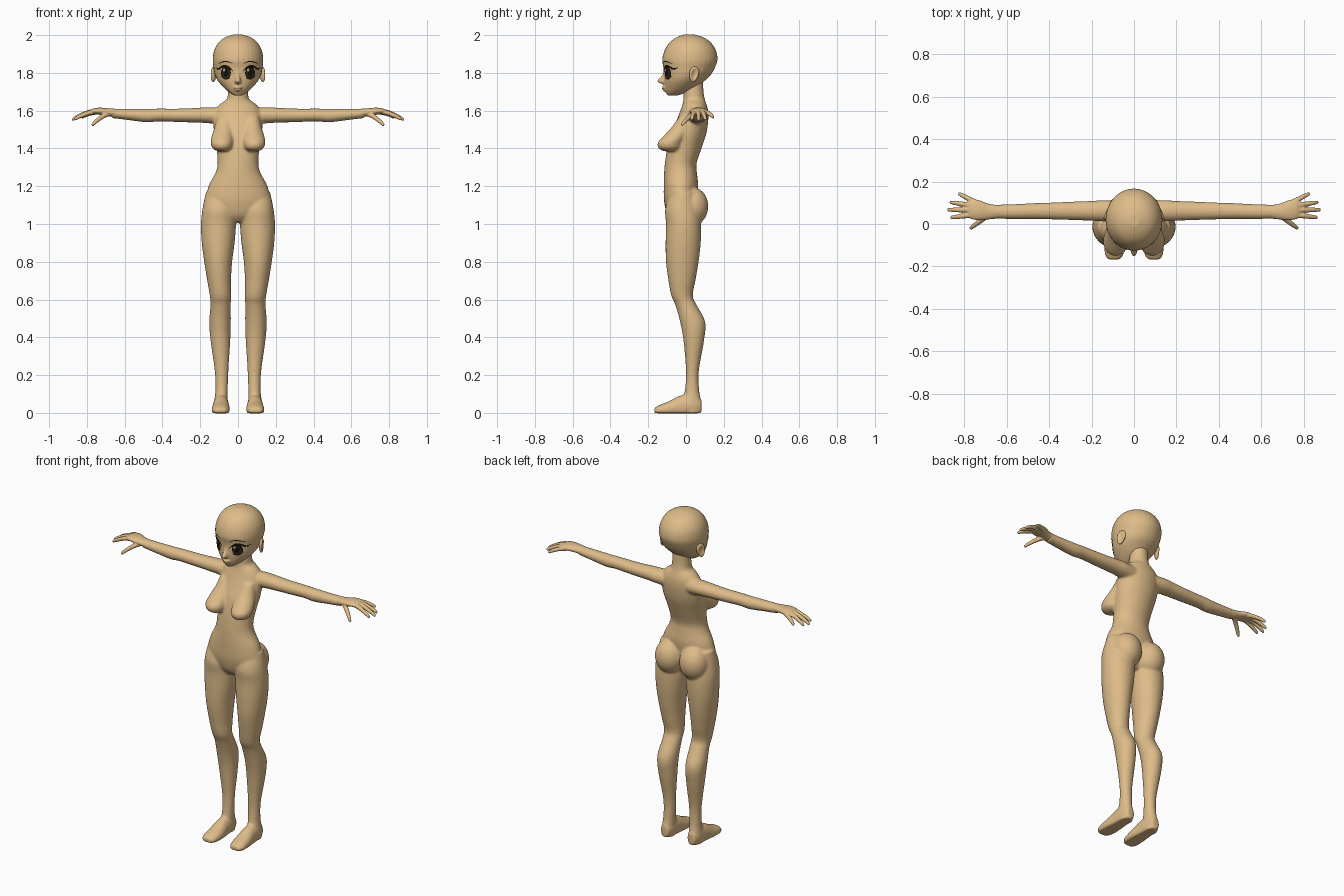
import bpy, bmesh, math
from mathutils import Vector, Matrix

cube = bpy.data.objects.get("Cube")
if cube:
    bpy.data.objects.remove(cube)

X, Y, Z = Vector((1, 0, 0)), Vector((0, 1, 0)), Vector((0, 0, 1))
SIDES = {"left": 1, "right": -1}


def material(name, r, g, b):
    m = bpy.data.materials.new(name)
    m.use_nodes = True
    m.diffuse_color = (r, g, b, 1)
    bsdf = m.node_tree.nodes["Principled BSDF"]
    bsdf.inputs["Base Color"].default_value = (r, g, b, 1)
    bsdf.inputs["Roughness"].default_value = 0.7
    return m


skin = material("skin", 0.73, 0.5, 0.25)
black = material("lash black", 0.006, 0.005, 0.004)
brown = material("iris brown", 0.035, 0.02, 0.01)
lip = material("lip brown", 0.3, 0.17, 0.08)


def finish(bm, name, mat):
    mesh = bpy.data.meshes.new(name)
    bm.to_mesh(mesh)
    bm.free()
    mesh.materials.append(mat)
    for p in mesh.polygons:
        p.use_smooth = True
    ob = bpy.data.objects.new(name, mesh)
    bpy.context.collection.objects.link(ob)
    return ob


def skin_over(bm, name, voxel, smoothing):
    """Fuse overlapping volumes into one soft surface."""
    bmesh.ops.recalc_face_normals(bm, faces=bm.faces[:])
    ob = finish(bm, name, skin)
    fuse = ob.modifiers.new("fuse", 'REMESH')
    fuse.mode, fuse.voxel_size, fuse.use_smooth_shade = 'VOXEL', voxel, True
    soft = ob.modifiers.new("soften", 'SMOOTH')
    soft.factor, soft.iterations = 0.5, smoothing
    return ob


def spline(keys, steps=5):
    """Catmull-Rom curve through the rows of a table."""
    out = []
    for i in range(len(keys) - 1):
        a, b, c, d = (keys[min(max(j, 0), len(keys) - 1)] for j in range(i - 1, i + 3))
        for s in range(steps):
            t = s / steps
            out.append([q + t / 2 * (r - p + t * (2*p - 5*q + 4*r - w + t * (3*(q - r) + w - p)))
                        for p, q, r, w in zip(a, b, c, d)])
    return out + [list(keys[-1])]


def loft(bm, keys, u, v, side=1, sides=32):
    """Rows are x, y, z, radius along u, radius along v."""
    rings = []
    for x, y, z, ru, rv in spline(keys):
        ring = []
        for k in range(sides):
            a = math.tau * k / sides
            p = Vector((x, y, z)) + u * ru * math.cos(a) + v * rv * math.sin(a)
            ring.append(bm.verts.new((p.x * side, p.y, max(p.z, -0.002))))
        rings.append(ring)
    for lo, hi in zip(rings, rings[1:]):
        for k in range(sides):
            n = (k + 1) % sides
            bm.faces.new((lo[k], lo[n], hi[n], hi[k]))
    bm.faces.new(rings[0])
    bm.faces.new(rings[-1])


def column(bm, rows, side=1):
    """Upright loft; rows are centre x, half width, front y, back y, z."""
    loft(bm, [(c, (f + b) / 2, z, w, (b - f) / 2) for c, w, f, b, z in rows], X, Y, side)


# Torso and neck
body = bmesh.new()
column(body, [(0, .05, -.07, .03, 1.01), (0, .12, -.1, .045, 1.05),
              (0, .168, -.116, .055, 1.12), (0, .156, -.118, .065, 1.2),
              (0, .12, -.116, .058, 1.27), (0, .108, -.112, .056, 1.32),
              (0, .114, -.1, .082, 1.4), (0, .127, -.08, .108, 1.48),
              (0, .13, -.05, .118, 1.55), (0, .12, -.03, .117, 1.6),
              (0, .095, -.018, .108, 1.635), (0, .06, -.014, .1, 1.66),
              (0, .053, -.012, .093, 1.7), (0, .05, 0, .09, 1.76)])

for s in SIDES.values():
    # Bust
    column(body, [(.07, .04, -.035, .03, 1.57), (.075, .05, -.078, .03, 1.51),
                  (.083, .058, -.125, 0, 1.46), (.086, .059, -.149, -.02, 1.43),
                  (.085, .051, -.146, -.03, 1.402), (.082, .027, -.12, -.05, 1.385)], s)
    # Buttocks
    place = Matrix.Translation((.082 * s, .036, 1.093)) @ Matrix.Diagonal((.085, .082, .1, 1))
    bmesh.ops.create_uvsphere(body, u_segments=32, v_segments=20, radius=1, matrix=place)
    # Leg
    column(body, [(.095, .075, -.08, .05, 1.17), (.1, .088, -.11, .07, 1.08),
                  (.103, .093, -.106, .08, 1), (.105, .087, -.108, .078, .9),
                  (.105, .074, -.106, .067, .8), (.1, .063, -.093, .05, .7),
                  (.093, .056, -.078, .036, .62), (.092, .054, -.056, .057, .57),
                  (.095, .057, -.031, .102, .48), (.093, .052, -.013, .095, .38),
                  (.087, .036, 0, .068, .22), (.087, .033, -.006, .07, .12),
                  (.09, .036, -.02, .08, .06), (.09, .036, -.02, .08, -.002)], s)
    # Foot
    loft(body, [(.09, .082, .035, .024, .036), (.09, .04, .04, .038, .06),
                (.09, -.03, .03, .043, .062), (.091, -.09, .02, .048, .042),
                (.093, -.14, .014, .045, .028), (.094, -.168, .012, .03, .014)], X, Z, s)
    # Arm
    loft(body, [(.05, .055, 1.57, .05, .045), (.14, .062, 1.575, .05, .043),
                (.2, .062, 1.576, .047, .04), (.3, .062, 1.575, .043, .036),
                (.42, .061, 1.577, .039, .034), (.48, .06, 1.574, .038, .036),
                (.58, .058, 1.58, .035, .03), (.67, .058, 1.586, .032, .025)], Y, Z, s)
skin_over(body, "body", 0.0065, 8)

# Hands: palm, four fingers and thumb
FINGERS = [((.74, .098, 1.592), (.828, .145, 1.563)), ((.76, .086, 1.595), (.868, .103, 1.553)),
           ((.765, .066, 1.596), (.88, .067, 1.55)), ((.755, .044, 1.595), (.866, .03, 1.553)),
           ((.69, .04, 1.582), (.773, -.022, 1.522))]
for label, s in SIDES.items():
    hand = bmesh.new()
    loft(hand, [(.63, .058, 1.584, .031, .025), (.68, .058, 1.591, .036, .021),
                (.73, .065, 1.597, .047, .019), (.765, .068, 1.597, .045, .015),
                (.785, .07, 1.593, .035, .009)], Y, Z, s)
    for start, end in FINGERS:
        a, b = Vector(start), Vector(end)
        u = (b - a).cross(Z).normalized()
        v = u.cross(b - a).normalized()
        rows = [(*(a.lerp(b, t) + Z * 0.03 * t * (1 - t)), r, r)
                for t, r in ((0, .014), (.35, .0125), (.75, .0105), (.95, .008), (1, .004))]
        loft(hand, rows, u, v, s, 12)
    skin_over(hand, label + "_hand", 0.0035, 3)

# Head with nose and lips
head = bmesh.new()
column(head, [(0, .018, -.095, -.05, 1.679), (0, .045, -.106, 0, 1.695),
              (0, .076, -.113, .055, 1.722), (0, .106, -.116, .098, 1.757),
              (0, .122, -.117, .132, 1.79), (0, .13, -.12, .154, 1.83),
              (0, .134, -.126, .167, 1.87), (0, .126, -.113, .158, 1.92),
              (0, .102, -.086, .13, 1.962), (0, .068, -.05, .092, 1.988),
              (0, .025, -.01, .045, 2.003)])
column(head, [(0, .007, -.117, -.09, 1.815), (0, .011, -.128, -.09, 1.785),
              (0, .016, -.152, -.09, 1.758), (0, .014, -.138, -.09, 1.746),
              (0, .007, -.118, -.09, 1.738)])
column(head, [(0, .012, -.118, -.08, 1.734), (0, .025, -.128, -.08, 1.725),
              (0, .023, -.121, -.08, 1.717), (0, .021, -.126, -.08, 1.71),
              (0, .01, -.114, -.08, 1.701)])
head = skin_over(head, "head", 0.005, 4)

# Ears: flattened shells with a hollow on the outer side
for label, s in SIDES.items():
    bm = bmesh.new()
    bmesh.ops.create_uvsphere(bm, u_segments=32, v_segments=24, radius=1)
    tilt = Matrix.Rotation(math.radians(22 * s), 4, 'Z') @ Matrix.Rotation(math.radians(-12), 4, 'X')
    for v in bm.verts:
        reach = math.hypot(v.co.y, v.co.z)
        if v.co.x * s > 0 and reach < 0.75:
            v.co.x -= s * 0.9 * (1 - (reach / 0.75) ** 2)
        taper = 1 + 0.22 * v.co.z
        v.co = tilt @ Vector((v.co.x * .013, v.co.y * .026 * taper, v.co.z * .042))
        v.co += Vector((.129 * s, .042, 1.792))
    finish(bm, label + "_ear", skin)

# Painted face details are thin plates laid on the face
bpy.context.view_layer.update()
depsgraph = bpy.context.evaluated_depsgraph_get()


def plate(name, grid, mat, lift, closed=False):
    bm = bmesh.new()
    rows = []
    for line in grid:
        row = []
        for x, z in line:
            hit, where, _, _ = head.ray_cast(Vector((x, -1, z)), Y, depsgraph=depsgraph)
            row.append(bm.verts.new((x, (where.y if hit else -.08) - lift, z)))
        rows.append(row)
    for a, b in zip(rows, rows[1:]):
        for k in range(len(a) if closed else len(a) - 1):
            n = (k + 1) % len(a)
            bm.faces.new((a[k], a[n], b[n], b[k]))
    bm.normal_update()
    bmesh.ops.reverse_faces(bm, faces=[f for f in bm.faces if f.normal.y > 0])
    finish(bm, name, mat)


def disc(name, cx, cz, rx, rz, mat, lift):
    angles = [math.tau * k / 28 for k in range(28)]
    plate(name, [[(cx + rx * t * math.cos(a), cz + rz * t * math.sin(a)) for a in angles]
                 for t in (1, .75, .5, .25, .03)], mat, lift, True)


def stroke(name, s, start, end, arch, width, mat):
    """Arched brush stroke, thick in the middle and pointed at the ends."""
    grid = [[], [], []]
    for k in range(17):
        t = k / 16
        bow = 4 * t * (1 - t)
        x = s * (start[0] + (end[0] - start[0]) * t)
        z = start[1] + (end[1] - start[1]) * t + arch * bow
        for j in range(3):
            grid[j].append((x, z + (j - 1) * width * (0.15 + 0.35 * bow)))
    plate(name, grid, mat, 0.003)


for label, s in SIDES.items():
    disc(label + "_eye_rim", s * .064, 1.8, .026, .036, black, .0015)
    disc(label + "_iris", s * .064, 1.796, .021, .028, brown, .0025)
    disc(label + "_pupil", s * .064, 1.8, .012, .02, black, .0035)
    disc(label + "_eye_glint", s * .064 - .01, 1.815, .006, .008, skin, .0045)
    stroke(label + "_upper_lash", s, (.026, 1.808), (.11, 1.815), .024, .013, black)
    stroke(label + "_lash_wing", s, (.09, 1.82), (.118, 1.828), -.003, .007, black)
    stroke(label + "_lower_lash", s, (.042, 1.769), (.096, 1.785), -.006, .004, black)
    stroke(label + "_eyebrow", s, (.03, 1.85), (.105, 1.847), .012, .006, black)
stroke("mouth_line", 1, (-.024, 1.72), (.024, 1.72), -.004, .005, lip)
